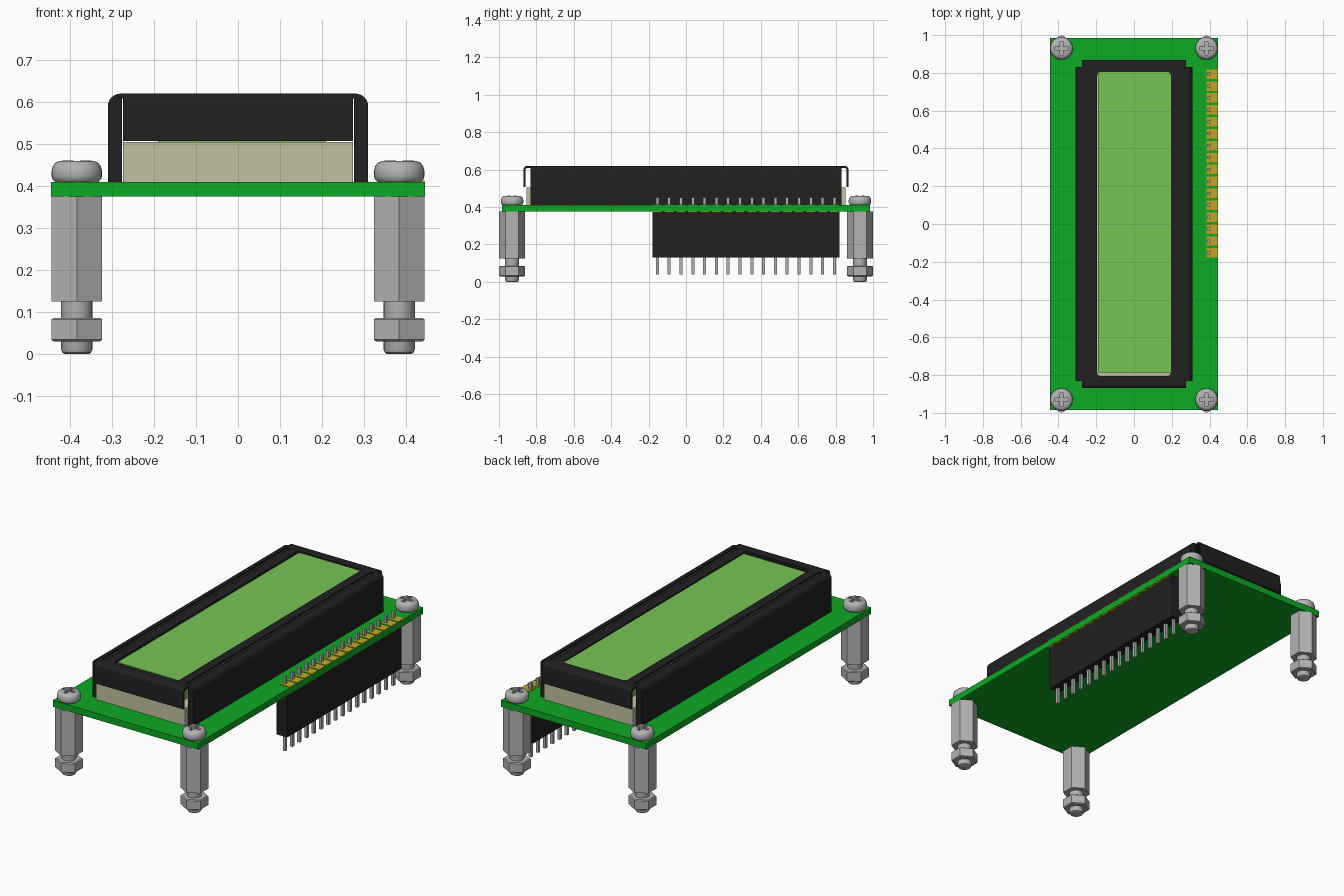
import bpy, bmesh, math

old = bpy.data.objects.get("Cube")
if old:
    bpy.data.objects.remove(old, do_unlink=True)


def material(name, rgb, rough=0.6):
    m = bpy.data.materials.new(name)
    m.use_nodes = True
    col = (*rgb, 1.0)
    m.diffuse_color = col
    bsdf = next(n for n in m.node_tree.nodes if n.type == 'BSDF_PRINCIPLED')
    bsdf.inputs["Base Color"].default_value = col
    bsdf.inputs["Roughness"].default_value = rough
    return m


BOARD = material("board green", (0.004, 0.40, 0.018))
SCREEN = material("screen green", (0.18, 0.56, 0.09))
BLACK = material("black", (0.015, 0.015, 0.015))
BEIGE = material("beige", (0.54, 0.53, 0.35))
STEEL = material("steel grey", (0.45, 0.45, 0.45))
GOLD = material("gold", (0.56, 0.38, 0.02))


def finish(name, bm, mat, smooth=False):
    bmesh.ops.recalc_face_normals(bm, faces=bm.faces[:])
    me = bpy.data.meshes.new(name)
    bm.to_mesh(me)
    bm.free()
    me.materials.append(mat)
    ob = bpy.data.objects.new(name, me)
    bpy.context.collection.objects.link(ob)
    if smooth:
        bpy.ops.object.select_all(action='DESELECT')
        ob.select_set(True)
        bpy.context.view_layer.objects.active = ob
        bpy.ops.object.shade_smooth_by_angle(angle=math.radians(35))
    return ob


def add_box(bm, lo, hi):
    verts = bmesh.ops.create_cube(bm, size=1)["verts"]
    for v in verts:
        v.co = [(l + h) / 2 + c * (h - l) for l, h, c in zip(lo, hi, v.co)]


def box(name, lo, hi, mat):
    bm = bmesh.new()
    add_box(bm, lo, hi)
    return finish(name, bm, mat)


def prism(name, pts, axis, a, b, mat, smooth=False):
    """Extrude a 2D outline along x, y or z from a to b."""
    def place(p, t):
        return {'x': (t, p[0], p[1]), 'y': (p[0], t, p[1]), 'z': (p[0], p[1], t)}[axis]
    bm = bmesh.new()
    rings = [[bm.verts.new(place(p, t)) for p in pts] for t in (a, b)]
    n = len(pts)
    for r in rings:
        bm.faces.new(r)
    for i in range(n):
        j = (i + 1) % n
        bm.faces.new((rings[0][i], rings[0][j], rings[1][j], rings[1][i]))
    return finish(name, bm, mat, smooth)


def lathe(name, profile, sides, mat, smooth=True):
    """Turn (radius, z) pairs around z; the first corner points along +y."""
    bm = bmesh.new()
    rings = []
    for r, z in profile:
        rings.append([bm.verts.new((r * math.sin(2 * math.pi * i / sides),
                                    r * math.cos(2 * math.pi * i / sides), z))
                      for i in range(sides)])
    for p, q in zip(rings, rings[1:]):
        for i in range(sides):
            j = (i + 1) % sides
            bm.faces.new((p[i], p[j], q[j], q[i]))
    bm.faces.new(rings[0])
    bm.faces.new(rings[-1])
    return finish(name, bm, mat, smooth)


def arc(cx, cy, r, a0, a1, n=6):
    return [(cx + r * math.cos(math.radians(a0 + (a1 - a0) * i / n)),
             cy + r * math.sin(math.radians(a0 + (a1 - a0) * i / n))) for i in range(n + 1)]


# Circuit board
box("circuit_board", (-0.445, -0.985, 0.375), (0.445, 0.985, 0.41), BOARD)

# Display body and screen
box("display_body", (-0.274, -0.853, 0.41), (0.274, 0.853, 0.505), BEIGE)
box("screen_panel", (-0.19, -0.785, 0.505), (0.21, 0.82, 0.613), SCREEN)

# Bezel: thick long sides with a shallow groove along the top
TOP = 0.62
for s, side in ((1, "left"), (-1, "right")):
    outline = [(0.276, 0.41), (0.31, 0.41)] + arc(0.28, TOP - 0.03, 0.03, 0, 90)
    outline += [(0.268, TOP), (0.268, TOP - 0.005), (0.245, TOP - 0.005), (0.245, TOP),
                (0.195, TOP), (0.195, 0.608), (0.276, 0.608)]
    prism("bezel_side_" + side, [(s * x, z) for x, z in outline], 'y', -0.81, 0.81, BLACK, True)
    # Plain stretches close the groove at both ends
    plain = [p for p in outline if p[0] not in (0.268, 0.245)]
    for e, end in ((1, "back"), (-1, "front")):
        prism(f"bezel_side_end_{side}_{end}", [(s * x, z) for x, z in plain], 'y',
              e * 0.81, e * 0.832, BLACK, True)
        # Rounded corner of the screen opening
        fillet = [(0.196, 0.806)] + arc(0.175, 0.785, 0.02, 0, 90)
        prism(f"opening_corner_{side}_{end}", [(s * x, e * y) for x, y in fillet], 'z',
              0.608, TOP, BLACK)

# Bezel: thin folded lips at the ends
for e, end in ((1, "back"), (-1, "front")):
    lip = [(0.805, 0.608), (0.805, TOP)] + arc(0.85, TOP - 0.018, 0.018, 90, 0)
    lip += [(0.868, 0.507), (0.858, 0.507)] + arc(0.85, TOP - 0.02, 0.008, 0, 90)
    prism("bezel_lip_" + end, [(e * y, z) for y, z in lip], 'x', -0.274, 0.274, BLACK, True)

# Pin header: block, pins and pads
PIN_X, PITCH, COUNT = 0.395, 0.0631, 16
box("header_block", (0.362, -0.18, 0.13), (0.428, 0.82, 0.375), BLACK)
pins, pads = bmesh.new(), bmesh.new()
for i in range(COUNT):
    y = -0.153 + i * PITCH
    add_box(pins, (PIN_X - 0.008, y - 0.008, 0.04), (PIN_X + 0.008, y + 0.008, 0.45))
    for z in (0.41, 0.372):
        add_box(pads, (0.383, y - 0.025, z), (0.4445, y + 0.025, z + 0.003))
finish("header_pins", pins, STEEL)
finish("header_pads", pads, GOLD)

# Fasteners: hex spacer, threaded stud, nut and cross-slot screw head
spacer = lathe("spacer", [(0.07, 0.125), (0.07, 0.375)], 6, STEEL, False)
stud = lathe("stud", [(0.029, 0), (0.034, 0.003), (0.037, 0.01), (0.037, 0.13)], 24, STEEL)
nut = lathe("nut", [(0.064, 0.03), (0.07, 0.034), (0.07, 0.082), (0.064, 0.086)], 6, STEEL, False)
head = lathe("screw_head", [(0.052, 0.41), (0.058, 0.416), (0.06, 0.424), (0.06, 0.436),
                            (0.057, 0.448), (0.05, 0.456), (0.04, 0.46), (0.012, 0.461)], 32, STEEL)

# Cut the cross slot into the screw head
a, b = 0.036, 0.008
quarter = [(b, b), (b, a), (-b, a)]
cross = []
for k in range(4):
    c, s = round(math.cos(k * math.pi / 2)), round(math.sin(k * math.pi / 2))
    cross += [(c * x - s * y, s * x + c * y) for x, y in quarter]
cutter = prism("slot_cutter", cross, 'z', 0.437, 0.5, STEEL)
cutter.hide_render = True
mod = head.modifiers.new("slot", 'BOOLEAN')
mod.operation = 'DIFFERENCE'
mod.solver = 'EXACT'
mod.object = cutter
bpy.ops.object.select_all(action='DESELECT')
head.select_set(True)
bpy.context.view_layer.objects.active = head
bpy.ops.object.modifier_apply(modifier=mod.name)
bpy.data.objects.remove(cutter, do_unlink=True)

# One set at each board corner
for part in (spacer, stud, nut, head):
    base = part.name
    for sx, side in ((1, "left"), (-1, "right")):
        for sy, end in ((1, "back"), (-1, "front")):
            ob = part if (sx, sy) == (1, 1) else part.copy()
            if ob is not part:
                bpy.context.collection.objects.link(ob)
            ob.name = f"{base}_{side}_{end}"
            ob.location = (sx * 0.384, sy * 0.93, 0)
